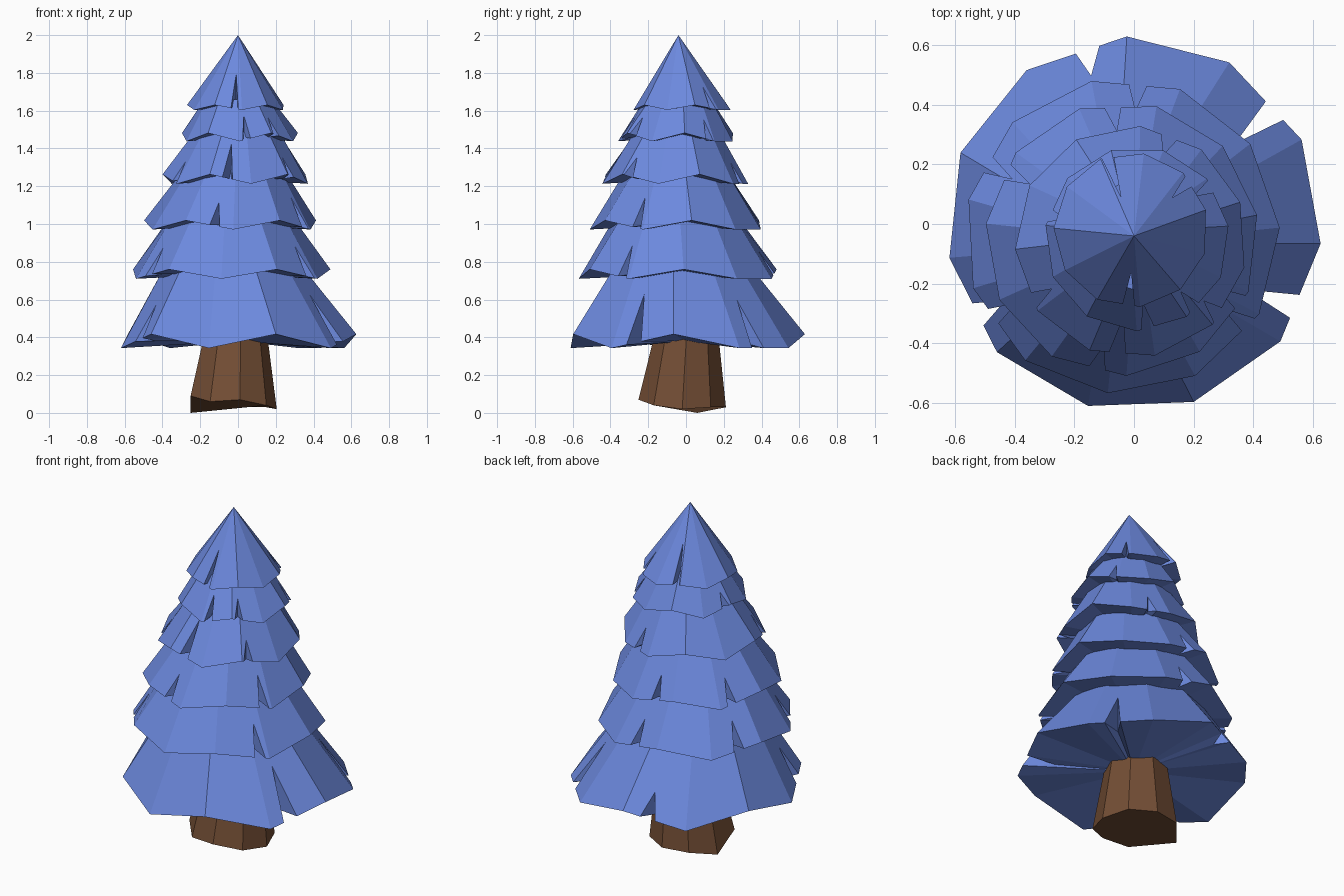
import bpy, bmesh
from math import radians, cos, sin, floor
from mathutils import Vector

if "Cube" in bpy.data.objects:
    bpy.data.objects.remove(bpy.data.objects["Cube"])

SIDES = 11
STEP = 360 / SIDES
LIFT = [1, -1, -1, 1, -1, 1, -1, 1, -1, 1, -1]   # rim corners go up and down


def material(name, rgb):
    m = bpy.data.materials.new(name)
    m.diffuse_color = (*rgb, 1)
    m.use_nodes = True
    m.node_tree.nodes["Principled BSDF"].inputs["Base Color"].default_value = m.diffuse_color
    return m


def finish(bm, name, mat):
    bmesh.ops.recalc_face_normals(bm, faces=bm.faces)
    me = bpy.data.meshes.new(name)
    bm.to_mesh(me)
    bm.free()
    me.materials.append(mat)
    ob = bpy.data.objects.new(name, me)
    bpy.context.collection.objects.link(ob)
    return ob


def polar(c, r, deg, z):
    return Vector((c[0] + r * cos(radians(deg)), c[1] + r * sin(radians(deg)), z))


def tier(name, mat, c, r, z, amp, top_c, top_r, top_z, phase, gap, notches):
    """Faceted skirt with wedge notches cut up from the rim."""
    bm = bmesh.new()
    low = [polar(c, r, phase + k * STEP, z + amp * LIFT[k]) for k in range(SIDES)]
    high = [polar(top_c, top_r, phase + k * STEP, top_z) for k in range(SIDES)]
    lv = [bm.verts.new(p) for p in low]
    if top_r > 0:
        hv = [bm.verts.new(p) for p in high]
        bm.faces.new(hv)
    else:
        hv = [bm.verts.new((*top_c, top_z))] * SIDES
    cuts = {}
    for ang, depth in notches:
        u = ((ang - phase) % 360) / STEP
        k = floor(u)
        cuts[k] = (min(max(u - k, 0.17), 0.83), depth)
    rim = []
    for k in range(SIDES):
        j = (k + 1) % SIDES
        rim.append(lv[k])
        edge = [lv[k]]
        if k in cuts:
            t, depth = cuts[k]
            h = gap / 2 / (low[j] - low[k]).length
            pt = low[k].lerp(low[j], t).lerp(high[k].lerp(high[j], t), depth)
            left = bm.verts.new(low[k].lerp(low[j], t - h))
            right = bm.verts.new(low[k].lerp(low[j], t + h))
            tip = bm.verts.new(pt)
            inner = bm.verts.new((pt.x, pt.y, z))
            bm.faces.new((left, inner, tip))
            bm.faces.new((inner, right, tip))
            edge += [left, tip, right]
            rim += [left, inner, right]
        edge.append(lv[j])
        edge += [hv[j], hv[k]] if top_r > 0 else [hv[0]]
        bm.faces.new(edge)
    # closed underside
    mid = bm.verts.new((c[0], c[1], z))
    for a, b in zip(rim, rim[1:] + rim[:1]):
        bm.faces.new((a, b, mid))
    return finish(bm, name, mat)


blue = material("blue_needles", (0.15, 0.25, 0.73))
brown = material("brown_bark", (0.17, 0.075, 0.035))

# Foliage tiers, bottom to top
tier("foliage_tier_1", blue, (0, 0), 0.63, 0.38, 0.037, (-0.03, -0.03), 0.35, 0.80,
     -6, 0.085, [(39, 0.55), (333, 0.6), (210, 0.45), (105, 0.3)])
tier("foliage_tier_2", blue, (-0.04, -0.04), 0.53, 0.735, 0.025, (-0.04, -0.05), 0.32, 1.05,
     3, 0.06, [(84, 0.4), (152, 0.45), (327, 0.5), (212, 0.45)])
tier("foliage_tier_3", blue, (-0.04, -0.05), 0.46, 0.995, 0.024, (-0.02, -0.05), 0.26, 1.30,
     10, 0.055, [(94, 0.4), (150, 0.4), (259, 0.4), (335, 0.5)])
tier("foliage_tier_4", blue, (-0.01, -0.06), 0.39, 1.238, 0.025, (0, -0.05), 0.22, 1.50,
     20, 0.055, [(70, 0.4), (215, 0.4), (263, 0.7), (320, 0.4)])
tier("foliage_tier_5", blue, (0.01, -0.05), 0.31, 1.46, 0.022, (0, -0.04), 0.18, 1.66,
     8, 0.045, [(40, 0.5), (165, 0.4), (277, 0.6), (310, 0.5)])
tier("foliage_tier_6", blue, (-0.01, -0.02), 0.26, 1.617, 0.013, (0, -0.04), 0, 2.0,
     15, 0.04, [(40, 0.3), (110, 0.5), (268, 0.47)])

# Trunk with an uneven, slanted base
bm = bmesh.new()
heights = [0.02, 0.03, 0.03, 0.03, 0.0, 0.09, 0.06, 0.07, 0.04]
base = [bm.verts.new(polar((-0.03, -0.02), 0.235, i * 40, h)) for i, h in enumerate(heights)]
neck = [bm.verts.new(polar((-0.015, 0.005), 0.165, i * 40, 0.45)) for i in range(9)]
for i in range(9):
    j = (i + 1) % 9
    bm.faces.new((base[i], base[j], neck[j], neck[i]))
bm.faces.new(neck)
bm.faces.new(base)
finish(bm, "trunk", brown)
